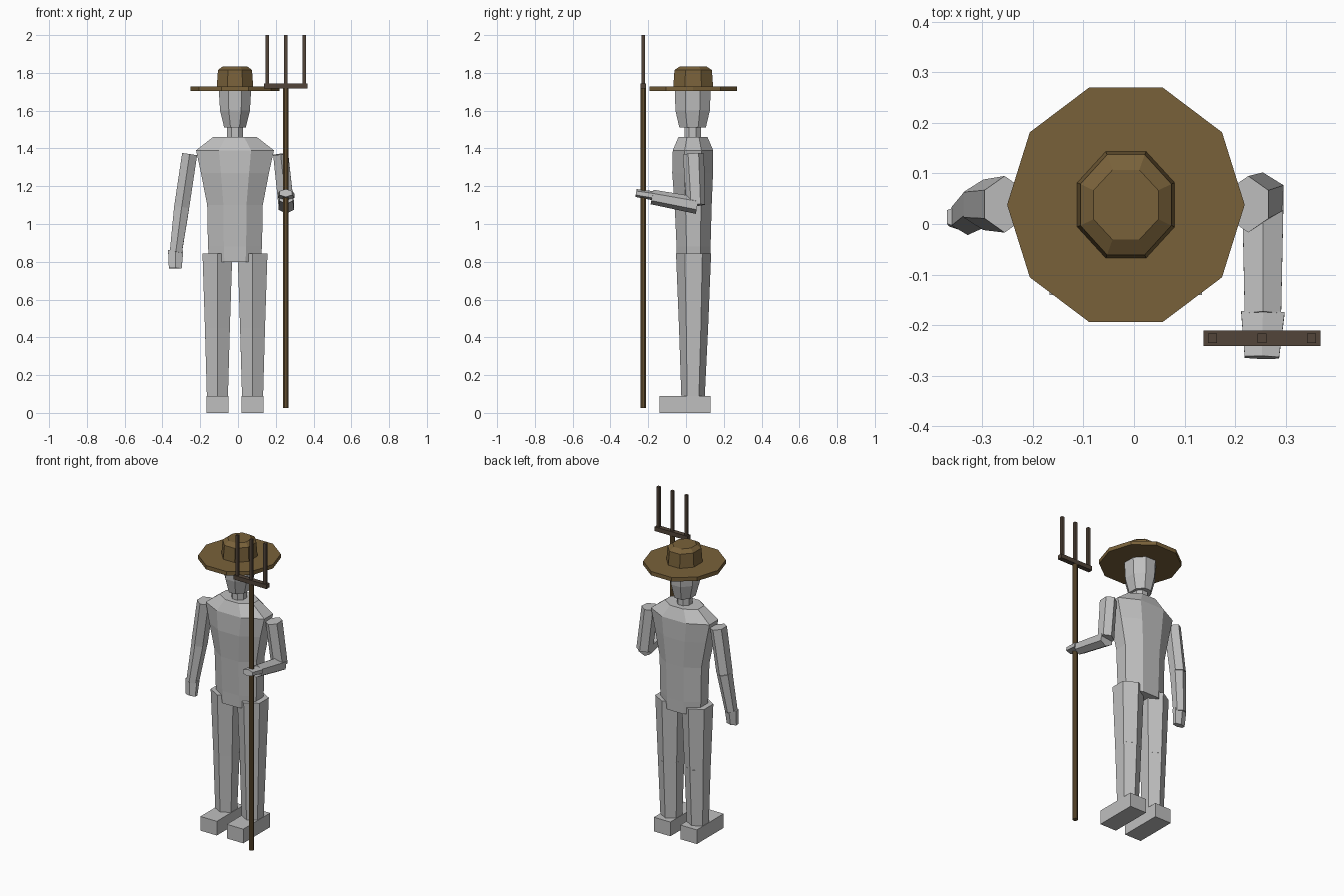
import bpy, math
from mathutils import Vector

if "Cube" in bpy.data.objects:
    bpy.data.objects.remove(bpy.data.objects["Cube"])

def mat(name, rgb):
    m = bpy.data.materials.new(name)
    m.diffuse_color = (*rgb, 1)
    m.use_nodes = True
    m.node_tree.nodes["Principled BSDF"].inputs["Base Color"].default_value = m.diffuse_color
    return m

GREY = mat("grey body", (0.52, 0.52, 0.52))
STRAW = mat("straw brown", (0.19, 0.12, 0.042))
WOOD = mat("handle brown", (0.125, 0.078, 0.03))
IRON = mat("dark iron", (0.085, 0.06, 0.042))
CX, CY = -0.016, 0.038          # body axis

def build(name, verts, faces, m):
    me = bpy.data.meshes.new(name)
    me.from_pydata(verts, [], faces)
    me.materials.append(m)
    ob = bpy.data.objects.new(name, me)
    bpy.context.collection.objects.link(ob)
    return ob

def loft(name, rings, n, phase, m, u=Vector((1, 0, 0)), v=Vector((0, 1, 0))):
    """Skin n-sided rings; each ring is (centre, radius along u, radius along v)."""
    verts = []
    for c, a, b in rings:
        for i in range(n):
            t = phase + 2 * math.pi * i / n
            verts.append(Vector(c) + u * a * math.cos(t) + v * b * math.sin(t))
    faces = [tuple(reversed(range(n))), tuple(range(len(verts) - n, len(verts)))]
    for r in range(len(rings) - 1):
        for i in range(n):
            j = (i + 1) % n
            faces.append((r*n + i, r*n + j, r*n + n + j, r*n + n + i))
    return build(name, verts, faces, m)

def octagon(name, prof, m):
    """Flat-sided octagonal stack; prof rows are (z, half x, half y, centre y)."""
    k = 1 / math.cos(math.pi / 8)
    return loft(name, [((CX, y, z), a*k, b*k) for z, a, b, y in prof], 8, math.pi / 8, m)

def limb(name, p0, p1, s0, s1):
    """Six-sided limb between two points; sizes are (half width, ridge half depth)."""
    p0, p1 = Vector(p0), Vector(p1)
    d = (p1 - p0).normalized()
    v = d.cross(Vector((1, 0, 0))).normalized()
    u = v.cross(d)
    k = 1 / math.cos(math.pi / 6)
    return loft(name, [(p0, s0[0]*k, s0[1]), (p1, s1[0]*k, s1[1])], 6, math.pi / 6, GREY, u, v)

def box(name, lo, hi, m):
    c = [(lo[i] + hi[i]) / 2 for i in range(3)]
    h = [(hi[i] - lo[i]) / 2 * math.sqrt(2) for i in range(2)]
    return loft(name, [((c[0], c[1], z), *h) for z in (lo[2], hi[2])], 4, math.pi / 4, m)

# torso, neck, head
octagon("torso", [(0.80, 0.135, 0.088, 0.04), (0.88, 0.143, 0.09, 0.04), (1.10, 0.147, 0.098, 0.038),
                  (1.27, 0.18, 0.108, 0.035), (1.39, 0.206, 0.107, 0.037), (1.46, 0.116, 0.077, 0.037)], GREY)
octagon("neck", [(1.44, 0.042, 0.044, 0.035), (1.53, 0.042, 0.044, 0.035)], GREY)
octagon("head", [(1.51, 0.057, 0.07, 0.035), (1.60, 0.079, 0.091, 0.035), (1.715, 0.086, 0.095, 0.036)], GREY)

# hat
loft("hat_brim", [((CX, CY, z), 0.235, 0.244) for z in (1.703, 1.728)], 10, 0, STRAW)
octagon("hat_crown", [(1.72, 0.097, 0.106, CY), (1.815, 0.09, 0.099, CY), (1.835, 0.064, 0.069, CY)], STRAW)

# legs and feet
for side, s in (("left", 1), ("right", -1)):
    x = CX + s * 0.093
    limb(side + "_thigh", (x, 0.04, 0.845), (x, 0.04, 0.45), (0.079, 0.093), (0.066, 0.077))
    limb(side + "_shin", (x, 0.04, 0.45), (x, 0.037, 0.06), (0.066, 0.077), (0.055, 0.061))
    box(side + "_foot", (x - 0.058, -0.14, 0), (x + 0.058, 0.13, 0.09), GREY)

# hanging arm
elbow, wrist = (-0.298, 0.038, 1.09), (-0.329, 0.015, 0.85)
limb("right_upper_arm", (-0.256, 0.039, 1.37), elbow, (0.04, 0.056), (0.04, 0.05))
limb("right_forearm", elbow, wrist, (0.04, 0.046), (0.032, 0.037))
limb("right_hand", (-0.33, 0.014, 0.86), (-0.332, 0.006, 0.765), (0.04, 0.027), (0.034, 0.022))

# bent arm holding the fork
elbow, wrist = (0.255, 0.052, 1.1), (0.255, -0.18, 1.143)
limb("left_upper_arm", (0.226, 0.039, 1.37), elbow, (0.04, 0.056), (0.041, 0.05))
limb("left_forearm", (0.255, 0.06, 1.098), wrist, (0.041, 0.045), (0.036, 0.039))
limb("left_hand", (0.255, -0.175, 1.15), (0.253, -0.264, 1.164), (0.043, 0.024), (0.034, 0.021))

# pitchfork
fx, fy = 0.253, -0.226
loft("fork_handle", [((fx, fy, z), 0.016, 0.016) for z in (0.025, 1.73)], 8, math.pi / 8, WOOD)
box("fork_bar", (fx - 0.116, fy - 0.015, 1.718), (fx + 0.116, fy + 0.015, 1.745), IRON)
for i in (-1, 0, 1):
    x = fx + i * 0.098
    box(f"fork_tine_{i + 2}", (x - 0.009, fy - 0.009, 1.73), (x + 0.009, fy + 0.009, 2.0), IRON)
